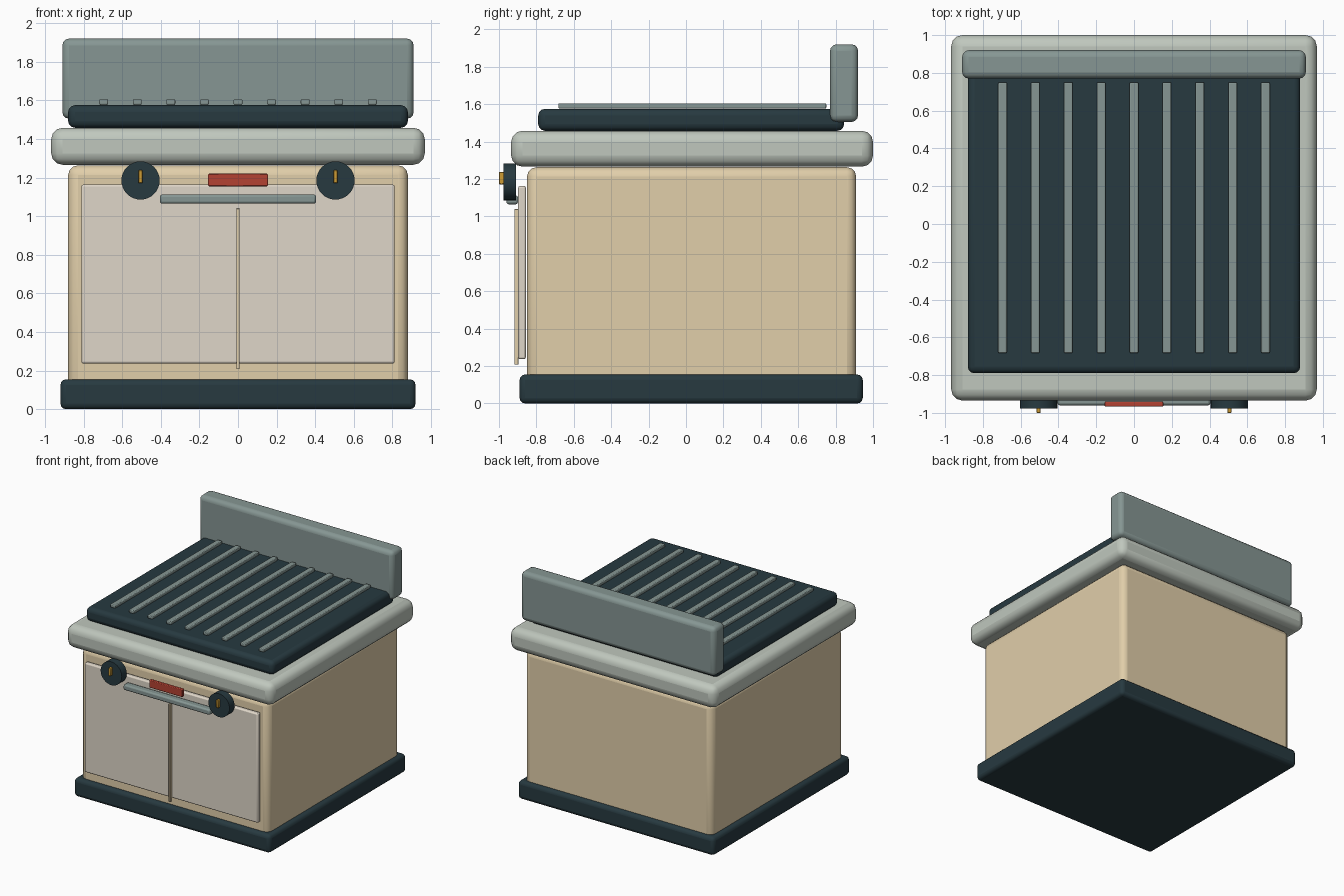
import bpy
from math import radians

if "Cube" in bpy.data.objects:
    bpy.data.objects.remove(bpy.data.objects["Cube"])


def material(name, rgb):
    # sRGB 0-255 to linear
    m = bpy.data.materials.new(name)
    m.diffuse_color = (*[(c / 255) ** 2.2 for c in rgb], 1)
    m.use_nodes = True
    m.node_tree.nodes["Principled BSDF"].inputs["Base Color"].default_value = m.diffuse_color
    return m


cream = material("cream", (224, 205, 168))
ivory = material("ivory", (222, 213, 199))
stone = material("stone", (190, 198, 188))
dark = material("dark_slate", (43, 60, 66))
steel = material("steel", (133, 149, 146))
red = material("red", (178, 68, 54))
gold = material("gold", (205, 155, 55))


def finish(ob, name, mat, bevel, segments):
    ob.name = name
    ob.data.materials.append(mat)
    if bevel:
        b = ob.modifiers.new("bevel", 'BEVEL')
        b.width = bevel
        b.segments = segments
        b.limit_method = 'ANGLE'
        b.angle_limit = radians(40)
    bpy.ops.object.shade_smooth_by_angle(angle=radians(40))
    return ob


def box(name, x, y, z, mat, bevel=0.0, segments=3):
    """Rounded box from (min, max) ranges."""
    bpy.ops.mesh.primitive_cube_add(size=1)
    ob = bpy.context.object
    ob.location = [(a + b) / 2 for a, b in (x, y, z)]
    ob.scale = [b - a for a, b in (x, y, z)]
    bpy.ops.object.transform_apply(location=False, rotation=False, scale=True)
    return finish(ob, name, mat, bevel, segments)


# Main stacked volumes
box("base_plinth", (-0.92, 0.92), (-0.89, 0.945), (0, 0.155), dark, 0.03)
box("cabinet_body", (-0.88, 0.88), (-0.85, 0.91), (0.005, 1.263), cream, 0.05)
box("countertop", (-0.968, 0.968), (-0.935, 1.0), (1.266, 1.458), stone, 0.06)
box("cooktop", (-0.88, 0.88), (-0.79, 0.845), (1.458, 1.575), dark, 0.035)
box("back_panel", (-0.91, 0.91), (0.77, 0.92), (1.505, 1.92), steel, 0.035)

# Grill bars
for i in range(9):
    x = (i - 4) * 0.174
    box(f"grill_bar_{i + 1}", (x - 0.023, x + 0.023), (-0.683, 0.75),
        (1.577, 1.605), steel, 0.006, 2)

# Door front, centre seam and handle
box("door_panel", (-0.812, 0.812), (-0.897, -0.856), (0.237, 1.163), ivory, 0.01, 2)
box("door_seam", (-0.009, 0.009), (-0.918, -0.895), (0.207, 1.04), cream, 0.004, 2)
box("door_handle", (-0.405, 0.405), (-0.96, -0.898), (1.065, 1.112), steel, 0.012, 2)
box("display_strip", (-0.155, 0.155), (-0.967, -0.94), (1.155, 1.22), red, 0.005, 2)

# Control knobs with pointers
for side, x in (("left", -0.505), ("right", 0.505)):
    bpy.ops.mesh.primitive_cylinder_add(vertices=32, radius=0.099, depth=0.067,
                                        location=(x, -0.943, 1.185),
                                        rotation=(radians(90), 0, 0))
    finish(bpy.context.object, f"{side}_knob", dark, 0, 1)
    box(f"{side}_knob_pointer", (x - 0.011, x + 0.011), (-1.0, -0.972),
        (1.172, 1.238), gold, 0.003, 1)
